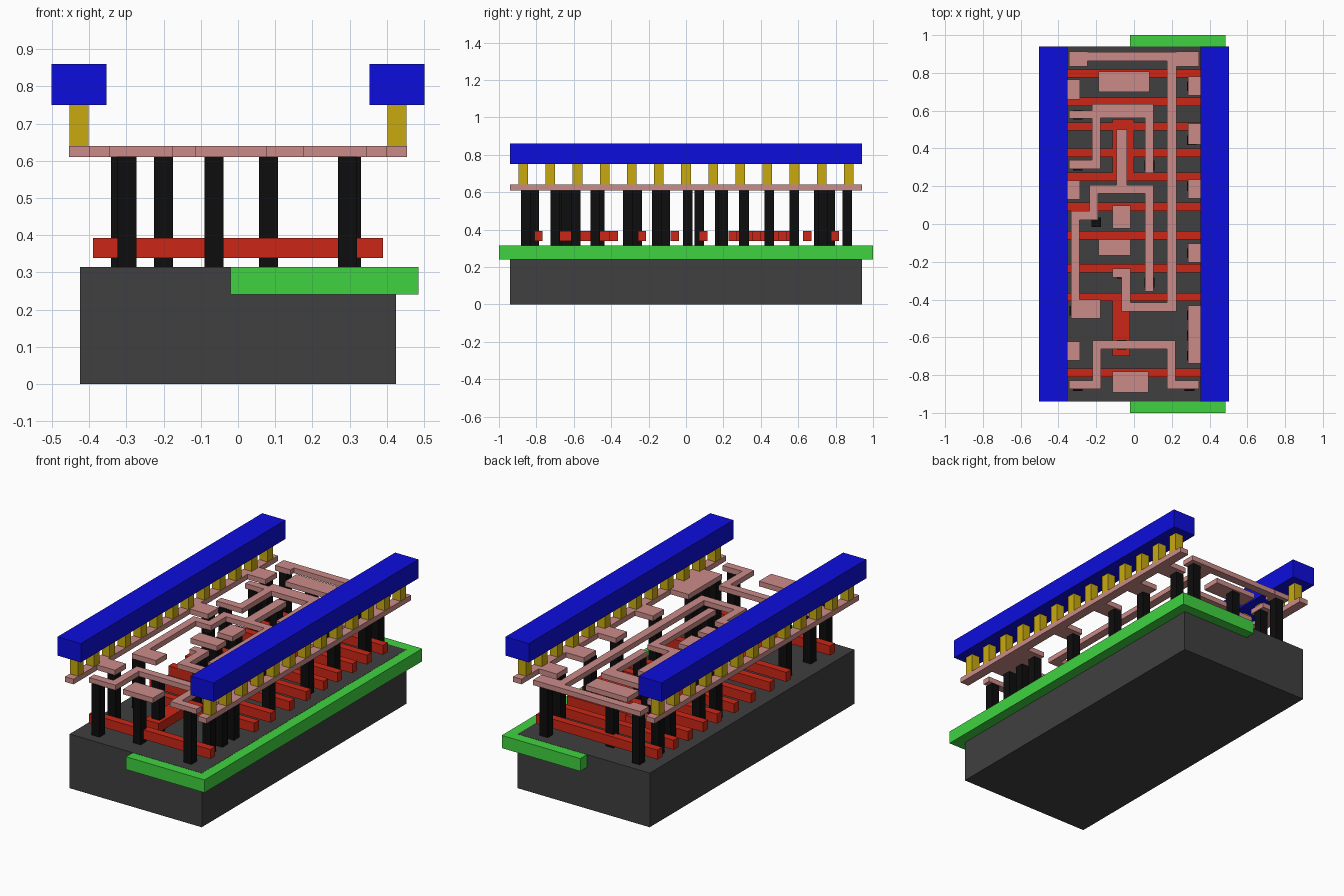
import bpy, bmesh
from mathutils import Vector

if "Cube" in bpy.data.objects:
    bpy.data.objects.remove(bpy.data.objects["Cube"])


def material(name, rgb):
    m = bpy.data.materials.new(name)
    m.diffuse_color = (*rgb, 1)
    m.use_nodes = True
    m.node_tree.nodes["Principled BSDF"].inputs["Base Color"].default_value = m.diffuse_color
    return m


GREY = material("substrate_grey", (0.05, 0.05, 0.05))
GREEN = material("well_green", (0.05, 0.65, 0.05))
RED = material("gate_red", (0.6, 0.02, 0.008))
BLACK = material("contact_black", (0.004, 0.004, 0.004))
PINK = material("metal_pink", (0.6, 0.26, 0.25))
GOLD = material("via_gold", (0.58, 0.4, 0.005))
BLUE = material("rail_blue", (0.004, 0.004, 0.72))


def prism(bm, outline, z0, z1):
    """Extrude a flat outline between two heights."""
    face = bm.faces.new([bm.verts.new((x, y, z0)) for x, y in outline])
    ext = bmesh.ops.extrude_face_region(bm, geom=[face])
    for v in ext["geom"]:
        if isinstance(v, bmesh.types.BMVert):
            v.co.z = z1


def rect(x0, x1, y0, y1):
    return [(x0, y0), (x1, y0), (x1, y1), (x0, y1)]


def square(x, y, s):
    return rect(x - s / 2, x + s / 2, y - s / 2, y + s / 2)


def wire(pts, w=0.045):
    """Constant-width outline with mitred right-angle bends."""
    p = [Vector(q) for q in pts]
    left, right = [], []
    for i, q in enumerate(p):
        dirs = []
        if i > 0:
            dirs.append((q - p[i - 1]).normalized())
        if i < len(p) - 1:
            dirs.append((p[i + 1] - q).normalized())
        off = sum((Vector((-d.y, d.x)) for d in dirs), Vector((0, 0))) * w / 2
        left.append(tuple(q + off))
        right.append(tuple(q - off))
    return left + right[::-1]


def part(name, outlines, z0, z1, mat):
    bm = bmesh.new()
    for o in outlines:
        prism(bm, o, z0, z1)
    bmesh.ops.recalc_face_normals(bm, faces=bm.faces)
    me = bpy.data.meshes.new(name)
    bm.to_mesh(me)
    bm.free()
    me.materials.append(mat)
    ob = bpy.data.objects.new(name, me)
    bpy.context.collection.objects.link(ob)
    return ob


# Substrate block and the well set into its right side
part("substrate", [rect(-0.425, 0.425, -0.94, 0.94)], 0, 0.315, GREY)
part("well", [rect(-0.02, 0.485, -1, 1)], 0.24, 0.314, GREEN)

# Gate strips across the cell, plus two lengthwise bridges
for y in (0.797, 0.648, 0.516, 0.378, 0.25, 0.092, -0.06, -0.235, -0.386, -0.788):
    part("gate_strip", [rect(-0.39, 0.39, y - 0.022, y + 0.022)], 0.338, 0.393, RED)
part("gate_bridge_back", [rect(-0.115, 0.0, 0.228, 0.556)], 0.339, 0.392, RED)
part("gate_bridge_front", [rect(-0.115, -0.02, -0.7, -0.364)], 0.339, 0.392, RED)

# Contact pillars from substrate to lower metal
contacts = {
    -0.298: [-0.858, 0.862, 0.578, 0.31],
    -0.316: [0.71, 0.18, -0.685, -0.46],
    -0.2: [0.01],
    -0.065: [0.77, 0.445, 0.07, -0.112, -0.262, -0.64, -0.812],
    0.082: [0.31, -0.31],
    0.294: [-0.858, 0.862],
    0.305: [0.73, 0.444, 0.2, -0.155, -0.484, -0.59, -0.698],
}
for x, ys in contacts.items():
    for y in ys:
        part("contact", [square(x, y, 0.051)], 0.315, 0.612, BLACK)

# Lower metal: signal routes
Z0, Z1 = 0.61, 0.64
part("route_long", [
    wire([(-0.245, 0.887), (0.2, 0.887), (0.2, -0.44), (-0.042, -0.44),
          (-0.042, -0.26), (-0.113, -0.26)], 0.048),
    rect(-0.345, -0.245, 0.833, 0.912), rect(0.224, 0.345, 0.833, 0.912)], Z0, Z1, PINK)
part("route_hook", [
    wire([(-0.345, 0.315), (-0.2, 0.315), (-0.2, 0.614), (0.08, 0.614), (0.08, 0.27)]),
    rect(-0.345, -0.222, 0.558, 0.6), rect(-0.178, 0.058, 0.56, 0.592)], Z0, Z1, PINK)
part("route_middle", [
    wire([(-0.31, -0.4), (-0.31, 0.045), (-0.212, 0.045), (-0.212, 0.183),
          (0.08, 0.183), (0.08, -0.357)]),
    wire([(-0.065, 0.205), (-0.065, 0.5)], 0.055),
    rect(-0.333, -0.178, -0.5, -0.4)], Z0, Z1, PINK)
part("route_front", [
    wire([(-0.345, -0.852), (-0.198, -0.852), (-0.198, -0.638), (0.198, -0.638),
          (0.198, -0.852), (0.345, -0.852)])], Z0, Z1, PINK)

# Lower metal: free pads
for r in ((-0.188, 0.082, 0.7, 0.807), (-0.115, -0.018, -0.024, 0.098),
          (-0.188, -0.018, -0.167, -0.082), (-0.115, 0.077, -0.892, -0.78)):
    part("pad", [rect(*r)], Z0, Z1, PINK)

# Lower metal: supply rails with tabs reaching inward
tabs = {-1: [(0.659, 0.765), (0.13, 0.23), (-0.722, -0.622)],
        1: [(0.68, 0.78), (0.42, 0.532), (0.135, 0.236), (-0.204, -0.103), (-0.738, -0.431)]}
for s, side in ((-1, "left"), (1, "right")):
    x0, x1 = sorted((s * 0.4, s * 0.455))
    t0, t1 = sorted((s * 0.285, s * 0.4))
    part("lower_rail_" + side,
         [rect(x0, x1, -0.94, 0.94)] + [rect(t0, t1, *t) for t in tabs[s]], Z0, Z1, PINK)
    # Vias and the thick upper supply rail
    part("vias_" + side, [square(s * 0.427, i * 0.145, 0.051) for i in range(-6, 7)],
         0.64, 0.75, GOLD)
    b0, b1 = sorted((s * 0.353, s * 0.502))
    part("upper_rail_" + side, [rect(b0, b1, -0.94, 0.94)], 0.75, 0.86, BLUE)
